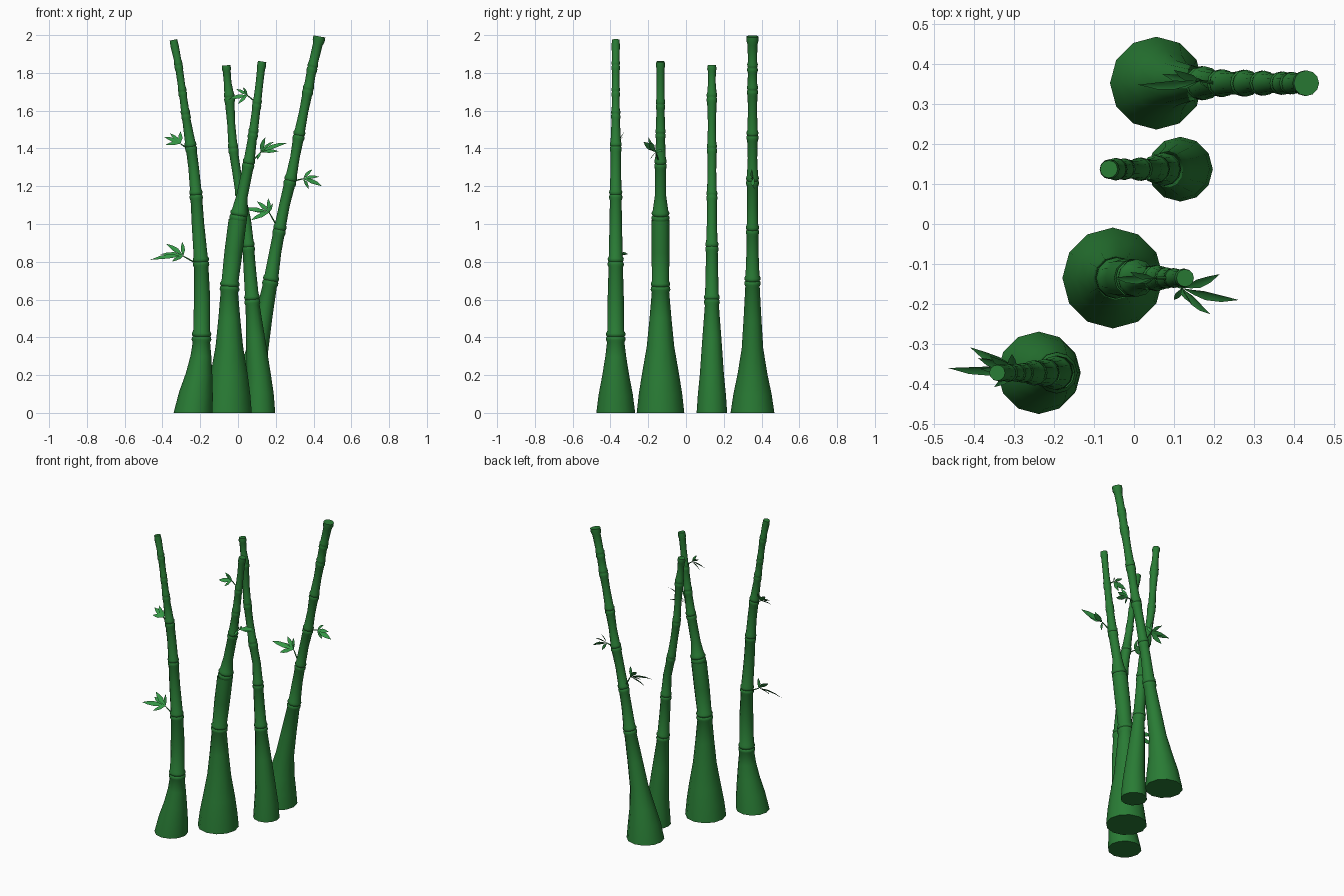
import bpy, bmesh, math
from mathutils import Vector

SIDES = 12


def material(name, color):
    m = bpy.data.materials.new(name)
    m.diffuse_color = color
    return m


stalk_mat = material("stalk_green", (0.022, 0.20, 0.035, 1))
leaf_mat = material("leaf_green", (0.035, 0.31, 0.06, 1))


def finish(name, bm, mat):
    bmesh.ops.recalc_face_normals(bm, faces=bm.faces)
    me = bpy.data.meshes.new(name)
    bm.to_mesh(me)
    bm.free()
    ob = bpy.data.objects.new(name, me)
    bpy.context.collection.objects.link(ob)
    me.materials.append(mat)
    bpy.context.view_layer.objects.active = ob
    ob.select_set(True)
    bpy.ops.object.shade_smooth_by_angle(angle=math.radians(50))
    ob.select_set(False)


def loft(bm, rings, sides):
    """Capped tube through (centre, tangent, radius) rings."""
    loops = []
    for c, t, r in rings:
        u = Vector((0, 1, 0)).cross(t).normalized()
        v = t.cross(u).normalized()
        loops.append([bm.verts.new(c + r * (u * math.cos(a) + v * math.sin(a)))
                      for a in (2 * math.pi * i / sides for i in range(sides))])
    for a, b in zip(loops, loops[1:]):
        for i in range(sides):
            j = (i + 1) % sides
            bm.faces.new((a[i], a[j], b[j], b[i]))
    bm.faces.new(loops[0])
    bm.faces.new(loops[-1])


def stalk(name, y, keys):
    """keys: (z, x, radius, is_node); nodes get a double raised ring."""
    pts = [Vector((x, y, z)) for z, x, r, n in keys]
    rings = []
    for i, (z, x, r, node) in enumerate(keys):
        t = (pts[min(i + 1, len(pts) - 1)] - pts[max(i - 1, 0)]).normalized()
        if i == 0:
            t = Vector((0, 0, 1))
        if node:
            for d, k in ((-.03, 1), (-.018, 1.13), (-.006, 1.11), (0, 1.0),
                         (.006, 1.1), (.016, 1.12), (.028, .97)):
                rings.append((pts[i] + t * d, t, r * k))
        else:
            rings.append((pts[i], t, r))
    bm = bmesh.new()
    loft(bm, rings, SIDES)
    finish(name, bm, stalk_mat)


def leaf(bm, a, b):
    """Folded, gently arched lens-shaped blade from a to b."""
    d = b - a
    length = d.length
    side = d.cross(Vector((0, -0.7, 0.7))).normalized()
    up = side.cross(d).normalized()
    w = min(0.016, 0.15 * length)
    rows = []
    for t, k in ((.22, .55), (.42, 1), (.7, .75)):
        c = a + d * t + up * (0.25 * length * t * (1 - t))
        rows.append([bm.verts.new(p) for p in
                     (c - side * w * k, c - up * w * k * .3, c + side * w * k)])
    s, e = bm.verts.new(a), bm.verts.new(b)
    for i in (0, 1):
        bm.faces.new((s, rows[0][i], rows[0][i + 1]))
        for p, q in zip(rows, rows[1:]):
            bm.faces.new((p[i], q[i], q[i + 1], p[i + 1]))
        bm.faces.new((rows[-1][i], e, rows[-1][i + 1]))


def sprig(name, root, hub, tips):
    root, hub = Vector(root), Vector(hub)
    bm = bmesh.new()
    t = (hub - root).normalized()
    loft(bm, [(root, t, .005), (hub, t, .003)], 5)
    finish(name + "_twig", bm, stalk_mat)
    bm = bmesh.new()
    for tip in tips:
        leaf(bm, hub, Vector(tip))
    finish(name + "_leaves", bm, leaf_mat)


# Four leaning stalks with flared bases
stalk("left_stalk", -.372, [
    (0, -.238, .103, 0), (.1, -.222, .09, 0), (.2, -.206, .071, 0), (.3, -.196, .055, 0),
    (.405, -.193, .046, 1), (.6, -.19, .043, 0), (.8, -.196, .038, 1), (1.0, -.212, .033, 0),
    (1.155, -.222, .031, 1), (1.3, -.235, .028, 0), (1.41, -.25, .028, 1), (1.58, -.277, .022, 1),
    (1.7, -.294, .020, 1), (1.84, -.315, .020, 1), (1.945, -.336, .022, 0), (1.975, -.342, .020, 0)])
stalk("front_stalk", -.135, [
    (0, -.053, .126, 0), (.1, -.05, .115, 0), (.2, -.047, .099, 0), (.35, -.046, .073, 0),
    (.5, -.046, .058, 0), (.67, -.044, .046, 1), (.85, -.024, .048, 0), (1.02, -.002, .048, 0),
    (1.045, .004, .042, 1), (1.15, .022, .03, 0), (1.32, .056, .029, 1), (1.48, .08, .024, 1),
    (1.635, .1, .022, 1), (1.74, .113, .02, 0), (1.82, .122, .021, 0), (1.835, .124, .024, 0),
    (1.86, .128, .022, 0)])
stalk("middle_stalk", .137, [
    (0, .116, .081, 0), (.1, .115, .074, 0), (.2, .11, .064, 0), (.4, .092, .05, 0),
    (.6, .075, .037, 1), (.75, .063, .033, 0), (.88, .054, .031, 1), (1.02, .043, .026, 0),
    (1.15, .015, .026, 1), (1.28, -.008, .023, 0), (1.4, -.025, .024, 1), (1.53, -.036, .021, 0),
    (1.67, -.046, .025, 1), (1.75, -.055, .02, 0), (1.81, -.06, .021, 0), (1.82, -.061, .025, 0),
    (1.84, -.063, .022, 0)])
stalk("right_stalk", .352, [
    (0, .056, .116, 0), (.1, .066, .101, 0), (.2, .08, .08, 0), (.34, .104, .057, 0),
    (.5, .134, .047, 0), (.7, .173, .038, 1), (.85, .197, .032, 0), (.97, .22, .031, 1),
    (1.1, .246, .028, 0), (1.23, .277, .03, 1), (1.35, .301, .025, 0), (1.47, .323, .028, 1),
    (1.6, .349, .024, 0), (1.71, .371, .026, 1), (1.83, .394, .025, 1), (1.95, .422, .026, 0),
    (1.97, .427, .032, 0), (1.993, .431, .032, 0)])

# Leaf sprigs growing from the nodes
sprig("left_low_sprig", (-.22, -.37, .79), (-.29, -.36, .83),
      [(-.465, -.36, .81), (-.41, -.308, .84), (-.38, -.335, .895), (-.295, -.35, .905), (-.35, -.408, .80)])
sprig("left_high_sprig", (-.255, -.37, 1.39), (-.305, -.36, 1.425),
      [(-.385, -.362, 1.42), (-.39, -.335, 1.46), (-.36, -.33, 1.48), (-.305, -.325, 1.49)])
sprig("front_right_sprig", (.055, -.137, 1.31), (.12, -.16, 1.38),
      [(.263, -.19, 1.43), (.19, -.225, 1.435), (.215, -.125, 1.385), (.145, -.2, 1.46), (.1, -.19, 1.34)])
sprig("front_left_sprig", (.1, -.135, 1.64), (.05, -.135, 1.68),
      [(-.05, -.135, 1.66), (-.01, -.12, 1.715), (.025, -.15, 1.725), (.0, -.145, 1.635)])
sprig("right_inner_sprig", (.205, .352, .99), (.165, .358, 1.06),
      [(.01, .348, 1.08), (.07, .375, 1.07), (.1, .385, 1.12), (.16, .365, 1.135), (.07, .345, 1.02), (.185, .34, 1.11)])
sprig("right_outer_sprig", (.28, .352, 1.225), (.345, .355, 1.24),
      [(.445, .36, 1.2), (.43, .355, 1.25), (.395, .348, 1.29), (.375, .362, 1.185)])
